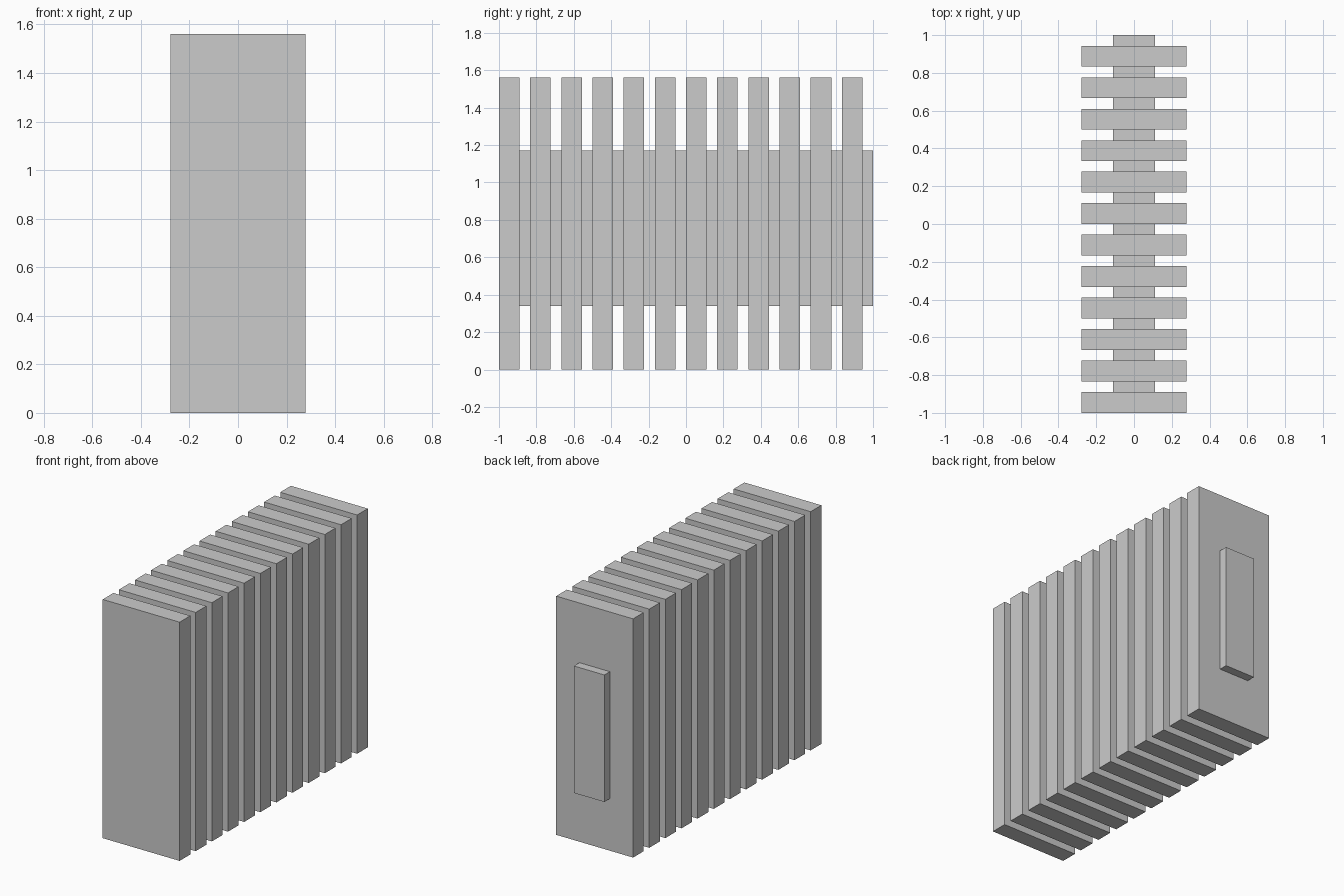
import bpy

if "Cube" in bpy.data.objects:
    bpy.data.objects.remove(bpy.data.objects["Cube"])

COUNT = 12
PITCH = 2.0 / COUNT
FIN = 0.11          # plate thickness along y


def box(name, x, y, z):
    """Box from (min, max) ranges, repeated along y."""
    bpy.ops.mesh.primitive_cube_add(size=1)
    ob = bpy.context.object
    ob.name = name
    for v in ob.data.vertices:
        v.co = [r[0] + (c + 0.5) * (r[1] - r[0]) for c, r in zip(v.co, (x, y, z))]
    arr = ob.modifiers.new("repeat", 'ARRAY')
    arr.count = COUNT
    arr.use_relative_offset = False
    arr.use_constant_offset = True
    arr.constant_offset_displace = (0, PITCH, 0)
    return ob


# Tall plates
box("plates", (-0.278, 0.278), (-1, -1 + FIN), (0, 1.56))

# Narrow spacer block behind each plate
box("spacers", (-0.11, 0.11), (-1 + FIN, -1 + PITCH), (0.34, 1.17))
